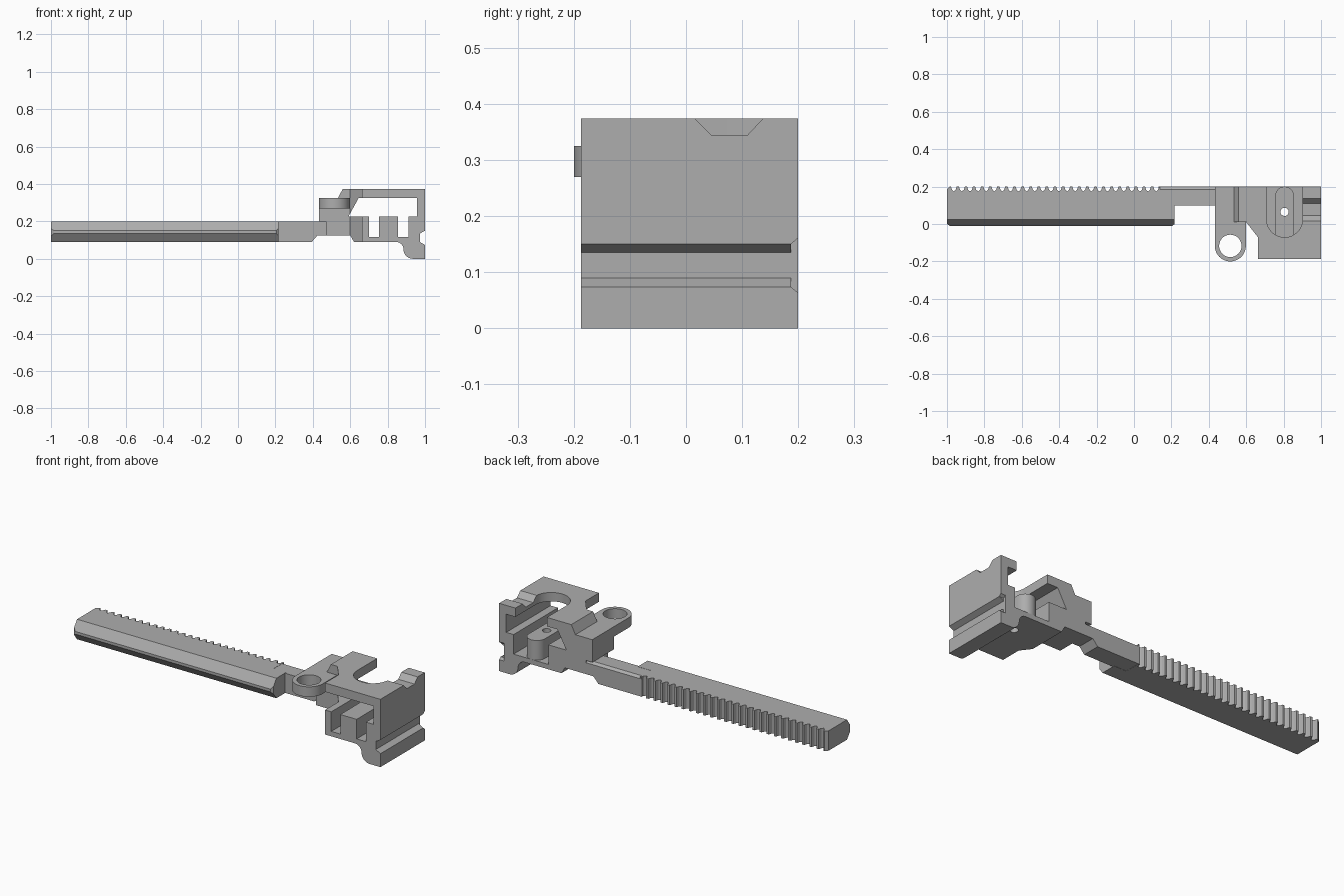
import bpy, bmesh, math
from mathutils import Vector

cube = bpy.data.objects.get("Cube")
if cube:
    bpy.data.objects.remove(cube, do_unlink=True)

grey = bpy.data.materials.new("plain grey")
grey.use_nodes = True
GREY = (0.42, 0.42, 0.42, 1)
grey.diffuse_color = GREY
grey.node_tree.nodes["Principled BSDF"].inputs["Base Color"].default_value = GREY


def prism(name, pts, axis, lo, hi):
    """Extrude a 2D outline along an axis: x takes (y, z), y takes (x, z), z takes (x, y)."""
    i = "xyz".index(axis)

    def place(p, d):
        c = list(p)
        c.insert(i, d)
        return Vector(c)

    bm = bmesh.new()
    face = bm.faces.new([bm.verts.new(place(p, lo)) for p in pts])
    new = bmesh.ops.extrude_face_region(bm, geom=[face])["geom"]
    shift = place((0, 0), hi - lo)
    bmesh.ops.translate(bm, vec=shift, verts=[g for g in new if isinstance(g, bmesh.types.BMVert)])
    bmesh.ops.recalc_face_normals(bm, faces=bm.faces)
    mesh = bpy.data.meshes.new(name)
    bm.to_mesh(mesh)
    bm.free()
    mesh.materials.append(grey)
    obj = bpy.data.objects.new(name, mesh)
    bpy.context.collection.objects.link(obj)
    return obj


def arc(cx, cy, r, start, end, n=24):
    angles = [math.radians(start + (end - start) * k / n) for k in range(n + 1)]
    return [(cx + r * math.cos(a), cy + r * math.sin(a)) for a in angles]


def circle(cx, cy, r, n=32):
    return arc(cx, cy, r, 0, 360, n)[:-1]


def combine(obj, other, operation="DIFFERENCE"):
    mod = obj.modifiers.new("shape", "BOOLEAN")
    mod.operation = operation
    mod.solver = "EXACT"
    mod.object = other
    bpy.context.view_layer.update()
    bpy.context.view_layer.objects.active = obj
    bpy.ops.object.modifier_apply(modifier=mod.name)
    bpy.data.objects.remove(other, do_unlink=True)


BACK, FRONT = 0.2, -0.187

# Toothed rack: plan outline with scalloped gaps, trimmed by its cross-section
TEETH, START, END = 26, -0.985, 0.14
pitch = (END - START) / TEETH
outline = [(-1, 0.185), (-1, 0), (-0.985, -0.01), (0.205, -0.01), (0.217, 0.0), (0.217, 0.11), (END, 0.11), (END, BACK)]
for k in reversed(range(TEETH)):
    x = START + k * pitch
    outline += [(x + pitch * f, y) for f, y in
                ((0.86, BACK), (0.72, 0.182), (0.5, 0.174), (0.28, 0.182), (0.14, BACK))]
outline.append((START, BACK))
rack = prism("toothed_rack", outline, "z", 0.05, 0.25)
combine(rack, prism("rack_section", [(0.025, 0.09), (-0.01, 0.135), (-0.01, 0.15), (0.025, 0.2),
                                     (0.25, 0.2), (0.25, 0.09)], "x", -1.1, 0.4), "INTERSECT")

# Neck joining the rack to the head
neck = prism("neck", [(0.13, 0.091), (0.395, 0.091), (0.425, 0.125), (0.48, 0.125),
                      (0.48, 0.199), (0.13, 0.199)], "y", 0.1, BACK)
combine(neck, prism("neck_section", [(0.09, 0.05), (0.09, 0.25), (0.185, 0.199),
                                     (BACK, 0.188), (BACK, 0.05)], "x", 0, 0.7), "INTERSECT")

# Head: front profile with side groove and rounded foot, trimmed by its plan outline
profile = [(0.47, 0.125), (0.47, 0.2), (0.432, 0.2), (0.432, 0.325), (0.535, 0.325), (0.56, 0.374),
           (1, 0.374), (1, 0.15), (0.972, 0.135), (0.972, 0.09), (1, 0.074), (1, 0)]
profile += arc(0.935, 0.05, 0.05, 270, 180, 8)
profile += arc(0.845, 0.05, 0.04, 0, 90, 8)
profile += [(0.62, 0.09), (0.6, 0.125)]
head = prism("head", profile, "y", -0.3, BACK)
combine(head, prism("head_plan", [(0.4, 0.3), (0.4, 0.01), (0.6, 0.01), (0.662, -0.07),
                                  (0.662, FRONT), (1.1, FRONT), (1.1, 0.3)], "z", -0.1, 0.5), "INTERSECT")

# Window and lower channel through the head
combine(head, prism("window_cutter", [(0.59, 0.225), (0.645, 0.325), (0.957, 0.325), (0.957, 0.225),
                                      (0.912, 0.225), (0.912, 0.117), (0.7, 0.117), (0.7, 0.225)],
                    "y", -0.4, 0.4))

# Rounded slot in the roof, open to the back
combine(head, prism("roof_slot_cutter", arc(0.805, 0.025, 0.096, 180, 360) + [(0.901, 0.3), (0.709, 0.3)],
                    "z", 0.3, 0.5))

# Sloped notch in the roof edge and flared end of the side groove
combine(head, prism("roof_notch_cutter", [(0.0, 0.39), (0.045, 0.345), (0.11, 0.345), (0.152, 0.39)],
                    "x", 0.87, 1.1))
combine(head, prism("groove_flare_cutter", [(0.187, 0.074), (0.187, 0.15), (0.21, 0.17), (0.21, 0.055)],
                    "x", 0.972, 1.1))

# Centre rib with rounded back, and the pin hole through rib and floor
rib = prism("centre_rib", [(0.755, FRONT), (0.855, FRONT)] + arc(0.805, 0.15, 0.05, 0, 180, 16),
            "z", 0.1, 0.225)
for part in (rib, head):
    combine(part, prism("pin_hole_cutter", circle(0.805, 0.065, 0.022, 20), "z", 0, 0.3))

# Eyelet arm
eyelet = prism("eyelet_arm", arc(0.515, -0.117, 0.083, 180, 360) + [(0.598, 0.012), (0.432, 0.012)],
               "z", 0.27, 0.325)
combine(eyelet, prism("eyelet_hole_cutter", circle(0.515, -0.117, 0.06), "z", 0.2, 0.4))

# Smooth curves, crisp corners
for obj in (rack, neck, head, rib, eyelet):
    bpy.ops.object.select_all(action="DESELECT")
    obj.select_set(True)
    bpy.context.view_layer.objects.active = obj
    bpy.ops.object.shade_smooth_by_angle(angle=math.radians(25))
